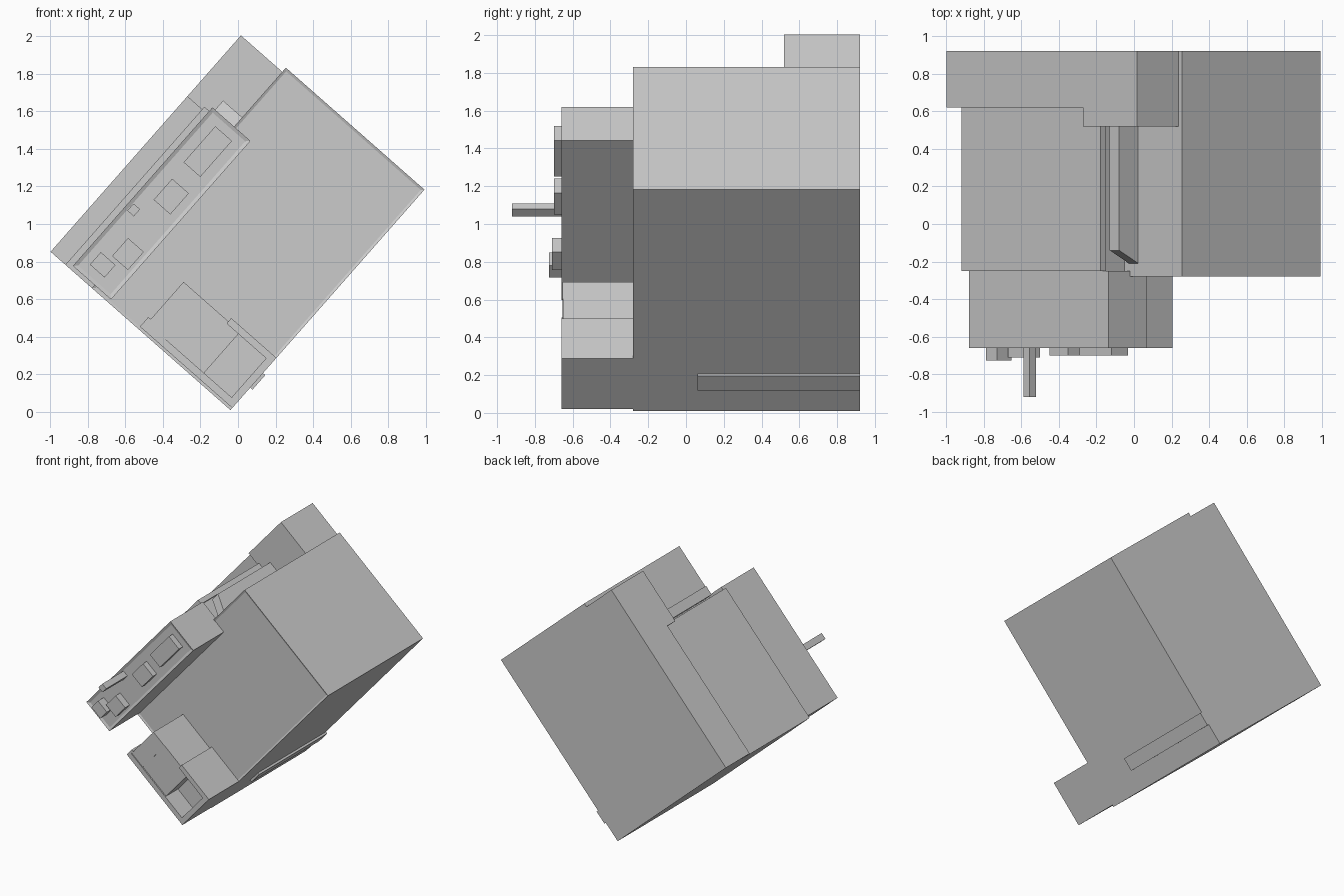
import bpy, bmesh, math
from mathutils import Matrix, Vector

if "Cube" in bpy.data.objects:
    bpy.data.objects.remove(bpy.data.objects["Cube"])

# The appliance is modelled upright (u = width, y = depth, v = height), then tipped about y
TILT = Matrix.Translation((-0.04, 0, 0.01)) @ Matrix.Rotation(-math.radians(48.65), 4, 'Y')


def finish(name, bm):
    bmesh.ops.recalc_face_normals(bm, faces=bm.faces)
    bm.transform(TILT)
    me = bpy.data.meshes.new(name)
    bm.to_mesh(me)
    bm.free()
    ob = bpy.data.objects.new(name, me)
    bpy.context.collection.objects.link(ob)
    return ob


def box(name, u, y, v, inset=0, recess=0):
    """Box from (min, max) pairs, optionally with a recessed front panel."""
    bm = bmesh.new()
    bmesh.ops.create_cube(bm, size=1)
    for p in bm.verts:
        p.co = Vector([r[0] + (c + 0.5) * (r[1] - r[0]) for c, r in zip(p.co, (u, y, v))])
    if inset:
        bm.normal_update()
        front = min(bm.faces, key=lambda f: f.calc_center_median().y)
        bmesh.ops.inset_region(bm, faces=[front], thickness=inset)
        bmesh.ops.translate(bm, verts=front.verts, vec=(0, recess, 0))
    return finish(name, bm)


def prism(name, profile, u0, u1):
    """Extrude a (y, v) profile along the width."""
    bm = bmesh.new()
    face = bm.faces.new([bm.verts.new((u0, y, v)) for y, v in profile])
    new = bmesh.ops.extrude_face_region(bm, geom=[face])['geom']
    bmesh.ops.translate(bm, vec=(u1 - u0, 0, 0),
                        verts=[g for g in new if isinstance(g, bmesh.types.BMVert)])
    return finish(name, bm)


# Main housing, rear towers and lid
box("main_body", (0, 1.562), (-0.28, 0.92), (0, 0.982), 0.02, 0.006)
box("rear_block_low", (0, 1.10), (0.62, 0.92), (0.98, 1.275))
box("rear_block_wide", (1.10, 1.533), (0.52, 0.92), (0.98, 1.275))
box("lid_base", (0, 1.10), (-0.25, 0.62), (0.98, 1.135))
box("lid", (0, 1.12), (-0.25, 0.62), (1.132, 1.17))
prism("side_rail", [(-0.21, 0.98), (0.52, 0.98), (0.52, 1.117), (-0.14, 1.117)], 1.134, 1.21)
box("bottom_strip", (0.159, 0.262), (0.06, 0.92), (-0.016, 0.01))

# Control head with buttons and a peg
box("control_head", (0.022, 1.145), (-0.66, -0.25), (0.866, 1.136), 0.028, 0.008)
buttons = [
    ("display", (0.825, 1.08), -0.70, (0.94, 1.058)),
    ("large_button", (0.57, 0.719), -0.70, (0.928, 1.046)),
    ("peg", (0.434, 0.484), -0.92, (1.067, 1.113)),
    ("small_button", (0.199, 0.327), -0.71, (0.902, 1.014)),
    ("corner_button", (0.087, 0.175), -0.725, (0.969, 1.073)),
]
for name, u, y, v in buttons:
    box(name, u, (y, -0.64), v)

# Lower front tray: frame, two closed compartments and one open one
F = (-0.66, -0.28)
box("tray_base", (0.015, 0.055), F, (0, 0.655))
box("tray_left_lip", (0.055, 0.083), F, (0.637, 0.655))
box("tray_right_wall", (0.055, 0.37), F, (0, 0.04))
box("tray_top_rail", (0.332, 0.37), F, (0.04, 0.32))
box("compartment_left", (0.055, 0.347), (-0.653, -0.28), (0.507, 0.638))
box("compartment_middle", (0.055, 0.347), (-0.65, -0.28), (0.236, 0.507))
box("compartment_back", (0.055, 0.332), (-0.50, -0.28), (0.04, 0.236))
